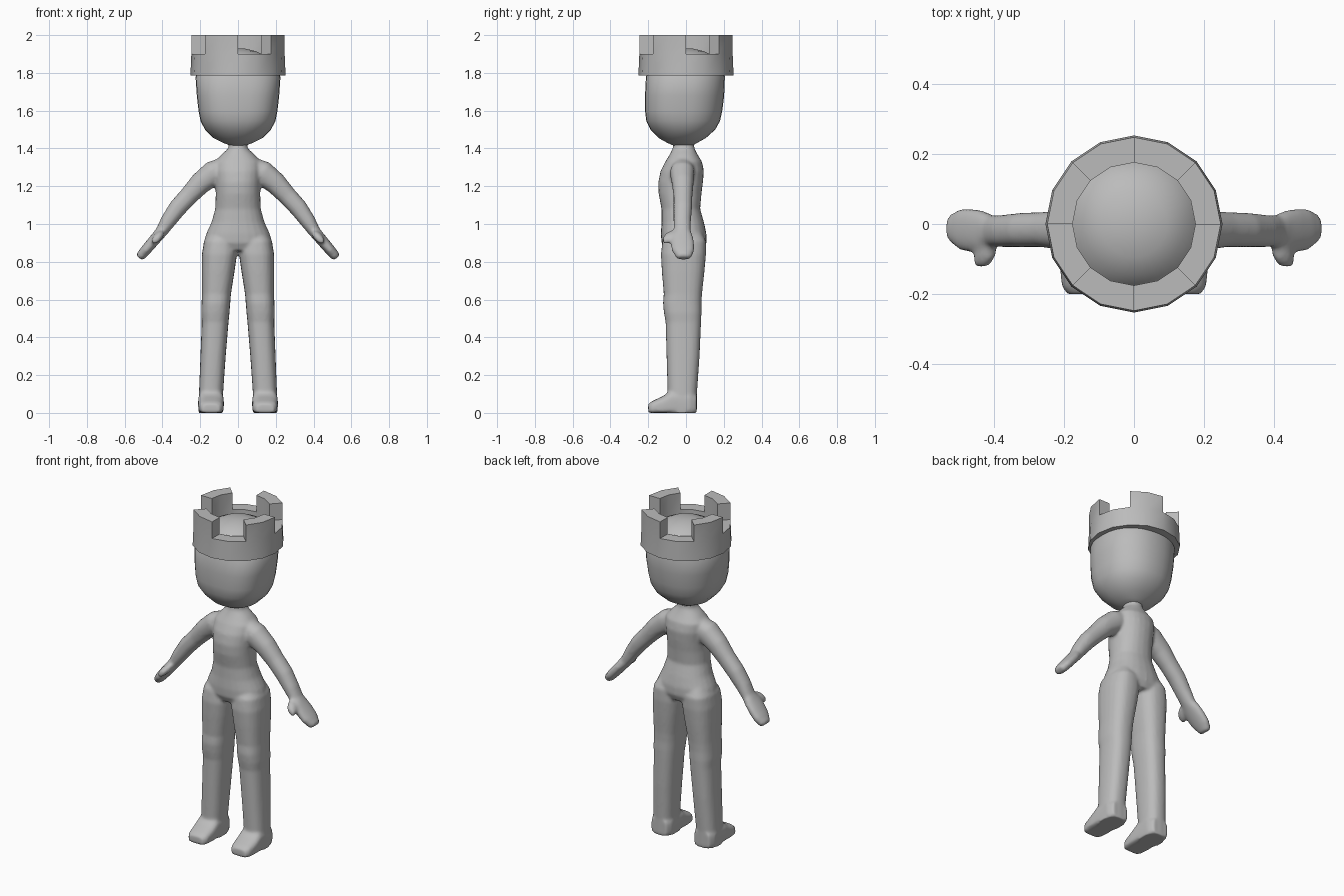
import bpy, bmesh, math
from mathutils import Vector

grey = bpy.data.materials.new("plain grey")
grey.diffuse_color = (0.5, 0.5, 0.5, 1)


def loft(bm, rings, sides=24):
    """Skin closed rings: (centre, u vector, v vector, exponent front, exponent back)."""
    loops = []
    for c, u, v, nf, nb in rings:
        loop = []
        for i in range(sides):
            a = 2 * math.pi * i / sides
            ca, sa = math.cos(a), math.sin(a)
            n = nf if sa < 0 else nb
            p = (Vector(c) + Vector(u) * math.copysign(abs(ca) ** (2 / n), ca)
                 + Vector(v) * math.copysign(abs(sa) ** (2 / n), sa))
            loop.append(bm.verts.new(p))
        loops.append(loop)
    for a, b in zip(loops, loops[1:]):
        for i in range(sides):
            j = (i + 1) % sides
            bm.faces.new((a[i], a[j], b[j], b[i]))
    bm.faces.new(loops[0][::-1])
    bm.faces.new(loops[-1])


def level(z, x, hx, y0, y1, nf=2.2, nb=2.2):
    """Horizontal ring from its centre x, half width and depth range."""
    return ((x, (y0 + y1) / 2, z), (hx, 0, 0), (0, (y1 - y0) / 2, 0), nf, nb)


def limb(s, path):
    """Rings square to a path in the xz plane: (x, z, y0, y1, half thickness)."""
    out = []
    for i, (x, z, y0, y1, t) in enumerate(path):
        p, q = path[max(i - 1, 0)], path[min(i + 1, len(path) - 1)]
        d = Vector((q[0] - p[0], 0, q[1] - p[1])).normalized()
        out.append(((s * x, (y0 + y1) / 2, z), (-s * d.z * t, 0, d.x * t),
                    (0, (y1 - y0) / 2, 0), 2.2, 2.2))
    return out


def finish(name, bm, angle):
    bmesh.ops.recalc_face_normals(bm, faces=bm.faces)
    me = bpy.data.meshes.new(name)
    bm.to_mesh(me)
    bm.free()
    ob = bpy.data.objects.new(name, me)
    bpy.context.collection.objects.link(ob)
    me.materials.append(grey)
    bpy.ops.object.select_all(action='DESELECT')
    ob.select_set(True)
    bpy.context.view_layer.objects.active = ob
    bpy.ops.object.shade_smooth_by_angle(angle=math.radians(angle))
    return ob


# Body: torso, limbs, feet and hands, fused into one skin
bm = bmesh.new()
loft(bm, [level(*r) for r in (
    (0.86, 0, 0.165, -0.11, 0.09), (0.90, 0, 0.182, -0.13, 0.108),
    (0.95, 0, 0.168, -0.133, 0.108), (1.01, 0, 0.140, -0.13, 0.095),
    (1.08, 0, 0.121, -0.13, 0.075), (1.16, 0, 0.118, -0.145, 0.082),
    (1.22, 0, 0.120, -0.147, 0.09), (1.28, 0, 0.125, -0.135, 0.095),
    (1.33, 0, 0.122, -0.11, 0.085), (1.37, 0, 0.085, -0.085, 0.06),
    (1.40, 0, 0.052, -0.07, 0.045), (1.45, 0, 0.045, -0.065, 0.04))])
for s in (-1, 1):
    # Leg
    loft(bm, [level(z, s * x, h, a, b, 2.5, 2.5) for z, x, h, a, b in (
        (0.00, 0.143, 0.066, -0.10, 0.058), (0.10, 0.143, 0.064, -0.097, 0.058),
        (0.30, 0.132, 0.067, -0.103, 0.072), (0.48, 0.121, 0.071, -0.108, 0.08),
        (0.53, 0.120, 0.075, -0.117, 0.082), (0.58, 0.117, 0.076, -0.122, 0.082),
        (0.63, 0.114, 0.077, -0.118, 0.085), (0.75, 0.105, 0.087, -0.128, 0.098),
        (0.84, 0.098, 0.093, -0.133, 0.106), (0.91, 0.095, 0.085, -0.125, 0.106),
        (0.96, 0.090, 0.060, -0.09, 0.08))])
    # Foot, skinned from heel to toe
    loft(bm, [((s * 0.143, y, h / 2), (w, 0, 0), (0, 0, h / 2), 6, 2.8)
              for y, w, h in ((0.056, 0.05, 0.10), (0.02, 0.067, 0.12),
                              (-0.08, 0.068, 0.12), (-0.12, 0.068, 0.09),
                              (-0.18, 0.062, 0.062), (-0.20, 0.045, 0.048))])
    # Arm and hand
    loft(bm, limb(s, (
        (0.06, 1.31, -0.07, 0.04, 0.05), (0.13, 1.27, -0.085, 0.045, 0.066),
        (0.20, 1.215, -0.075, 0.04, 0.058), (0.26, 1.15, -0.066, 0.034, 0.050),
        (0.32, 1.085, -0.066, 0.032, 0.048), (0.37, 1.015, -0.066, 0.026, 0.041),
        (0.405, 0.96, -0.064, 0.025, 0.032), (0.43, 0.93, -0.085, 0.038, 0.030),
        (0.46, 0.895, -0.082, 0.044, 0.029), (0.49, 0.86, -0.075, 0.044, 0.028),
        (0.515, 0.83, -0.055, 0.03, 0.025), (0.523, 0.82, -0.045, 0.02, 0.019))))
    # Thumb
    loft(bm, [((s * x, y, z), (s * r, 0, -r), (r * 0.6, 0, s * r * 0.6), 2, 2)
              for x, y, z, r in ((0.415, -0.05, 0.945, 0.024), (0.425, -0.09, 0.93, 0.027),
                                 (0.432, -0.112, 0.92, 0.022), (0.435, -0.122, 0.915, 0.012))], 12)
body = finish("body", bm, 180)
skin = body.modifiers.new("fuse", 'REMESH')
skin.mode = 'VOXEL'
skin.voxel_size = 0.009
skin.use_smooth_shade = True
soft = body.modifiers.new("soften", 'SMOOTH')
soft.factor = 0.5
soft.iterations = 5

# Head: rounded bowl-shaped jaw, squarer at the front, domed on top
bm = bmesh.new()
loft(bm, [level(*r) for r in (
    (1.415, 0, 0.040, -0.065, 0.035), (1.43, 0, 0.080, -0.10, 0.06),
    (1.455, 0, 0.130, -0.145, 0.105), (1.50, 0, 0.175, -0.188, 0.155, 2.3),
    (1.545, 0, 0.198, -0.21, 0.18, 2.6), (1.60, 0, 0.209, -0.217, 0.192, 2.7),
    (1.68, 0, 0.218, -0.217, 0.202, 2.7), (1.78, 0, 0.225, -0.212, 0.206, 2.6),
    (1.84, 0, 0.185, -0.185, 0.185), (1.89, 0, 0.145, -0.145, 0.145, 2, 2),
    (1.915, 0, 0.095, -0.095, 0.095, 2, 2), (1.929, 0, 0.035, -0.035, 0.035, 2, 2))], 32)
finish("head", bm, 50)

# Crown: sixteen-sided ring with four raised battlements
bm = bmesh.new()
N = 16


def corner(r, z, i):
    a = 2 * math.pi * i / N
    return bm.verts.new((r * math.cos(a), r * math.sin(a), z))


profile = ((0.175, 1.785), (0.252, 1.785), (0.247, 1.90), (0.175, 1.90))
cols = [[corner(r, z, i) for r, z in profile] for i in range(N)]
tops = []
for i in range(N):
    a, b = cols[i], cols[(i + 1) % N]
    for k in range(4):
        m = (k + 1) % 4
        f = bm.faces.new((a[k], b[k], b[m], a[m]))
        if k == 2 and (i // 2) % 2 == 1:
            tops.append(f)
bmesh.ops.recalc_face_normals(bm, faces=bm.faces)
raised = bmesh.ops.extrude_face_region(bm, geom=tops)["geom"]
bmesh.ops.delete(bm, geom=tops, context='FACES')
bmesh.ops.translate(bm, vec=(0, 0, 0.1),
                    verts=[g for g in raised if isinstance(g, bmesh.types.BMVert)])
finish("crown", bm, 40)
